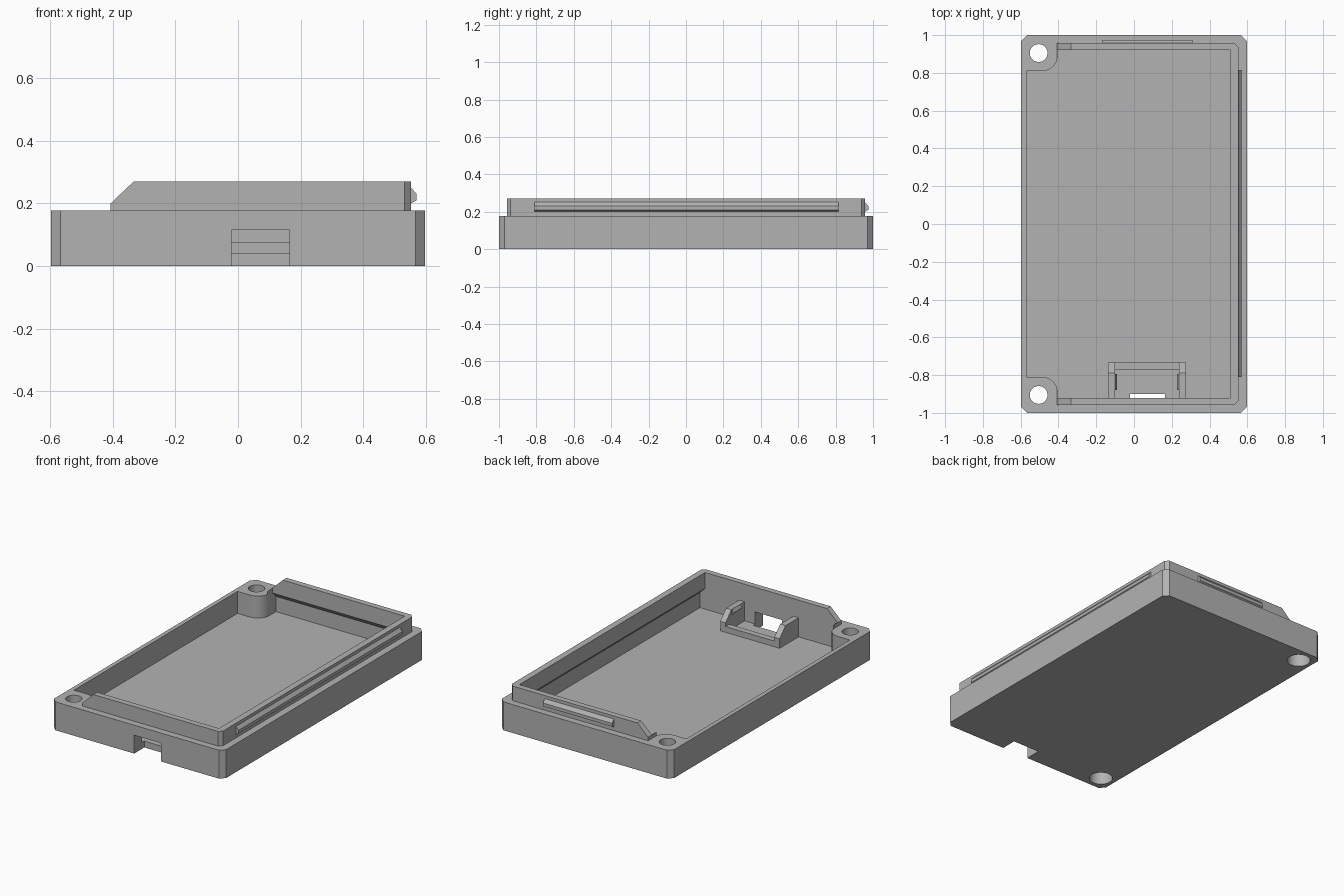
import bpy, bmesh, math
from mathutils import Vector

if "Cube" in bpy.data.objects:
    bpy.data.objects.remove(bpy.data.objects["Cube"], do_unlink=True)

grey = bpy.data.materials.new("matte grey plastic")
grey.use_nodes = True
GREY = (0.45, 0.45, 0.45, 1)
grey.diffuse_color = GREY
grey.node_tree.nodes["Principled BSDF"].inputs["Base Color"].default_value = GREY


def prism(name, outline, axis, lo, hi):
    """Extrude a 2D outline along an axis; outline uses the other two axes in order."""
    def place(p, t):
        c = list(p)
        c.insert("xyz".index(axis), t)
        return Vector(c)
    bm = bmesh.new()
    face = bm.faces.new([bm.verts.new(place(p, lo)) for p in outline])
    shift = place((0, 0), hi - lo)
    made = bmesh.ops.extrude_face_region(bm, geom=[face])["geom"]
    bmesh.ops.translate(bm, vec=shift, verts=[v for v in made if isinstance(v, bmesh.types.BMVert)])
    bmesh.ops.recalc_face_normals(bm, faces=bm.faces)
    mesh = bpy.data.meshes.new(name)
    bm.to_mesh(mesh)
    bm.free()
    mesh.materials.append(grey)
    ob = bpy.data.objects.new(name, mesh)
    bpy.context.collection.objects.link(ob)
    return ob


def rect(x0, x1, y0, y1):
    return [(x0, y0), (x1, y0), (x1, y1), (x0, y1)]


def chamfered(x0, x1, y0, y1, c):
    return [(x0 + c, y0), (x1 - c, y0), (x1, y0 + c), (x1, y1 - c),
            (x1 - c, y1), (x0 + c, y1), (x0, y1 - c), (x0, y0 + c)]


def arc(cx, cy, r, a0, a1, n):
    return [(cx + r * math.cos(math.radians(a0 + (a1 - a0) * i / n)),
             cy + r * math.sin(math.radians(a0 + (a1 - a0) * i / n))) for i in range(n + 1)]


def circle(cx, cy, r):
    return arc(cx, cy, r, 0, 350, 35)


def combine(target, other, operation):
    mod = target.modifiers.new("combine", "BOOLEAN")
    mod.operation, mod.solver, mod.object = operation, "EXACT", other
    bpy.context.view_layer.objects.active = target
    bpy.ops.object.modifier_apply(modifier=mod.name)
    bpy.data.objects.remove(other, do_unlink=True)


FLOOR, RIM, TOP = 0.04, 0.178, 0.27
IN_X, IN_Y = 0.512, 0.92        # inner wall faces
POST_X, POST_Y = -0.405, 0.81   # corner screw posts

# Tray body with raised lip around three sides
body = prism("case_body", chamfered(-0.597, 0.597, -1, 1, 0.03), "z", 0, RIM)
lip_shape = chamfered(-0.407, 0.552, -0.957, 0.957, 0.02)[1:5] + [(-0.407, 0.957), (-0.407, -0.957)]
combine(body, prism("lip", lip_shape, "z", RIM - 0.05, TOP), "UNION")

# Inner cavity, stepping around the rounded screw posts
half = [(-0.57, POST_Y)] + arc(POST_X - 0.08, POST_Y + 0.08, 0.08, -90, 0, 8) + [(POST_X, IN_Y), (IN_X, IN_Y)]
cavity = half + [(x, -y) for x, y in reversed(half)]
combine(body, prism("cavity", cavity, "z", FLOOR, 0.5), "DIFFERENCE")

# Sloped lip ends
combine(body, prism("lip_slope", [(-0.5, 0.2), (-0.407, 0.2), (-0.333, TOP), (-0.333, 0.4), (-0.5, 0.4)],
                    "y", -1.1, 1.1), "DIFFERENCE")


# Undercuts beneath the lip on the left and back walls
def undercut(wall):
    return [(wall - 0.06, FLOOR), (wall + 0.035, FLOOR), (wall + 0.035, 0.135),
            (wall, 0.17), (wall - 0.06, 0.17)]


combine(body, prism("side_undercut", undercut(IN_X), "y", -IN_Y, IN_Y + 0.035), "DIFFERENCE")
combine(body, prism("back_undercut", undercut(IN_Y), "x", POST_X, IN_X + 0.03), "DIFFERENCE")

# Screw holes with counterbores from below
for y in (-0.905, 0.905):
    combine(body, prism("hole", circle(-0.505, y, 0.047), "z", -0.1, 0.4), "DIFFERENCE")
    combine(body, prism("counterbore", circle(-0.505, y, 0.068), "z", -0.1, 0.09), "DIFFERENCE")

# Port opening through the front wall
combine(body, prism("port", rect(-0.02, 0.165, -1.1, -0.9), "z", -0.1, 0.115), "DIFFERENCE")

# Snap ridges on the outer lip
def ridge(face):
    return [(face - 0.01, 0.2), (face, 0.2), (face + 0.019, 0.21),
            (face + 0.019, 0.23), (face, 0.252), (face - 0.01, 0.252)]


prism("side_snap_ridge", ridge(0.551), "y", -0.81, 0.815)
prism("back_snap_ridge", ridge(0.956), "x", -0.17, 0.31)

# Connector cradle: two side arms with clips and a rear bar
arm = [(-0.925, FLOOR - 0.01), (-0.732, FLOOR - 0.01), (-0.732, 0.1), (-0.79, 0.16), (-0.925, 0.16)]
clip = [(0.0, 0.12), (0.012, 0.14), (0.0, 0.16)]
for side, x0, x1, inner, sign in (("right", -0.137, -0.1, -0.101, 1), ("left", 0.238, 0.275, 0.239, -1)):
    prism(side + "_cradle_arm", arm, "x", x0, x1)
    prism(side + "_cradle_clip", [(inner + sign * u, z) for u, z in clip], "y", -0.88, -0.795)
prism("cradle_rear_bar", rect(-0.11, 0.25, -0.77, -0.732), "z", FLOOR - 0.01, 0.076)

# Smooth only the round holes and posts
bpy.ops.object.select_all(action="DESELECT")
body.select_set(True)
bpy.context.view_layer.objects.active = body
bpy.ops.object.shade_smooth_by_angle(angle=math.radians(25))
